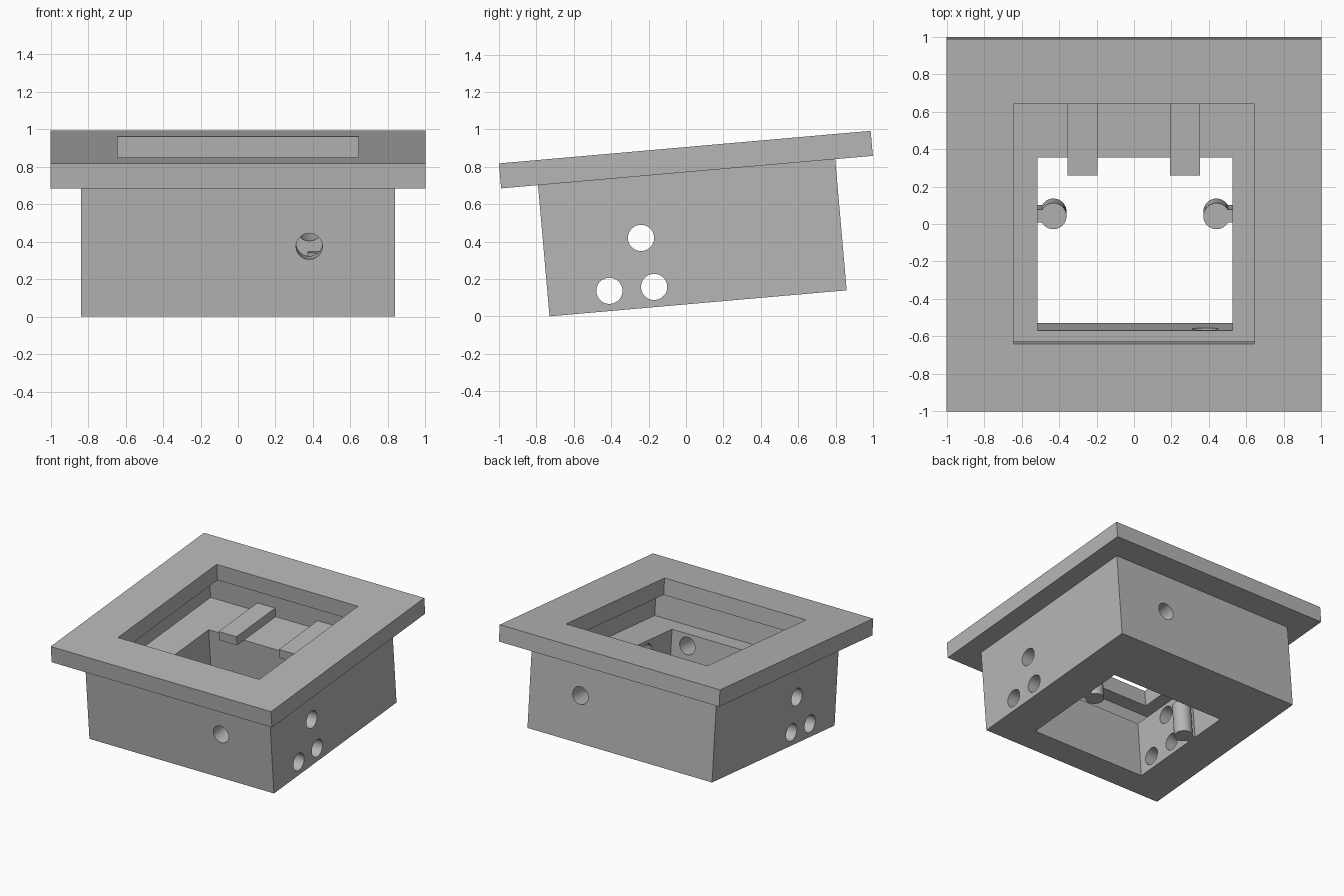
import bpy
import math
from mathutils import Matrix

old = bpy.data.objects.get("Cube")
if old:
    bpy.data.objects.remove(old, do_unlink=True)

# One plain grey for everything
grey = bpy.data.materials.new("plain grey")
grey.use_nodes = True
colour = (0.47, 0.47, 0.47, 1)
grey.diffuse_color = colour
grey.node_tree.nodes["Principled BSDF"].inputs["Base Color"].default_value = colour


def box(name, x0, x1, y0, y1, z0, z1):
    bpy.ops.mesh.primitive_cube_add(size=1)
    ob = bpy.context.object
    ob.name = name
    ob.data.transform(Matrix.Translation(((x0 + x1) / 2, (y0 + y1) / 2, (z0 + z1) / 2))
                      @ Matrix.Diagonal((x1 - x0, y1 - y0, z1 - z0, 1)))
    ob.data.materials.append(grey)
    return ob


def rod(name, centre, length, axis="Z", radius=0.07):
    bpy.ops.mesh.primitive_cylinder_add(vertices=48, radius=radius, depth=length)
    ob = bpy.context.object
    ob.name = name
    turn = Matrix.Identity(4)
    if axis != "Z":
        turn = Matrix.Rotation(math.pi / 2, 4, "Y" if axis == "X" else "X")
    ob.data.transform(Matrix.Translation(centre) @ turn)
    ob.data.materials.append(grey)
    return ob


def combine(target, tool, operation="DIFFERENCE"):
    mod = target.modifiers.new("combine", "BOOLEAN")
    mod.operation = operation
    mod.solver = "EXACT"
    mod.object = tool
    bpy.ops.object.select_all(action="DESELECT")
    bpy.context.view_layer.objects.active = target
    target.select_set(True)
    bpy.ops.object.modifier_apply(modifier=mod.name)
    bpy.data.objects.remove(tool, do_unlink=True)


BOTTOM, FLOOR, RIM, TOP = 0.064, 0.535, 0.768, 0.902

# Top flange with a square opening
flange = box("top_flange", -1, 1, -0.925, 1.07, RIM, TOP)
combine(flange, box("opening", -0.642, 0.642, -0.563, 0.721, RIM - 0.1, TOP + 0.1))

# Housing: thin-walled cavity above a thick floor with a through opening
housing = box("housing", -0.838, 0.838, -0.727, 0.868, BOTTOM, RIM)
combine(housing, box("cavity", -0.785, 0.785, -0.672, 0.815, FLOOR, RIM + 0.1))
combine(housing, box("floor_opening", -0.515, 0.525, -0.524, 0.403, -0.2, RIM))

# Three round holes across the sides, one from front to back
for y, z in ((-0.396, 0.172), (-0.156, 0.172), (-0.203, 0.439)):
    combine(housing, rod("side_hole", (0, y, z), 3, "X"))
combine(housing, rod("front_hole", (0.38, 0, 0.44), 3, "Y"))

parts = [flange, housing]

# Tabs on the floor reaching over the opening
for name, x in (("right_tab", -0.275), ("left_tab", 0.272)):
    parts.append(box(name, x - 0.081, x + 0.081, 0.312, 0.815, FLOOR, FLOOR + 0.073))

# Upright pegs, each joined to the opening's wall by a rib
for name, side in (("right_peg", -1), ("left_peg", 1)):
    x = 0.005 + side * 0.435
    peg = rod(name, (x, 0.072, (BOTTOM + 0.34) / 2), 0.34 - BOTTOM)
    wall = 0.005 + side * 0.52
    rib = box("rib", min(x, wall), max(x, wall), 0.037, 0.107, BOTTOM, 0.34)
    combine(peg, rib, "UNION")
    parts.append(peg)

# Tilt the whole fixture and shade the round parts smoothly
for ob in parts:
    ob.data.transform(Matrix.Rotation(math.radians(5), 4, "X"))
    bpy.ops.object.select_all(action="DESELECT")
    bpy.context.view_layer.objects.active = ob
    ob.select_set(True)
    bpy.ops.object.shade_smooth_by_angle(angle=math.radians(30))
